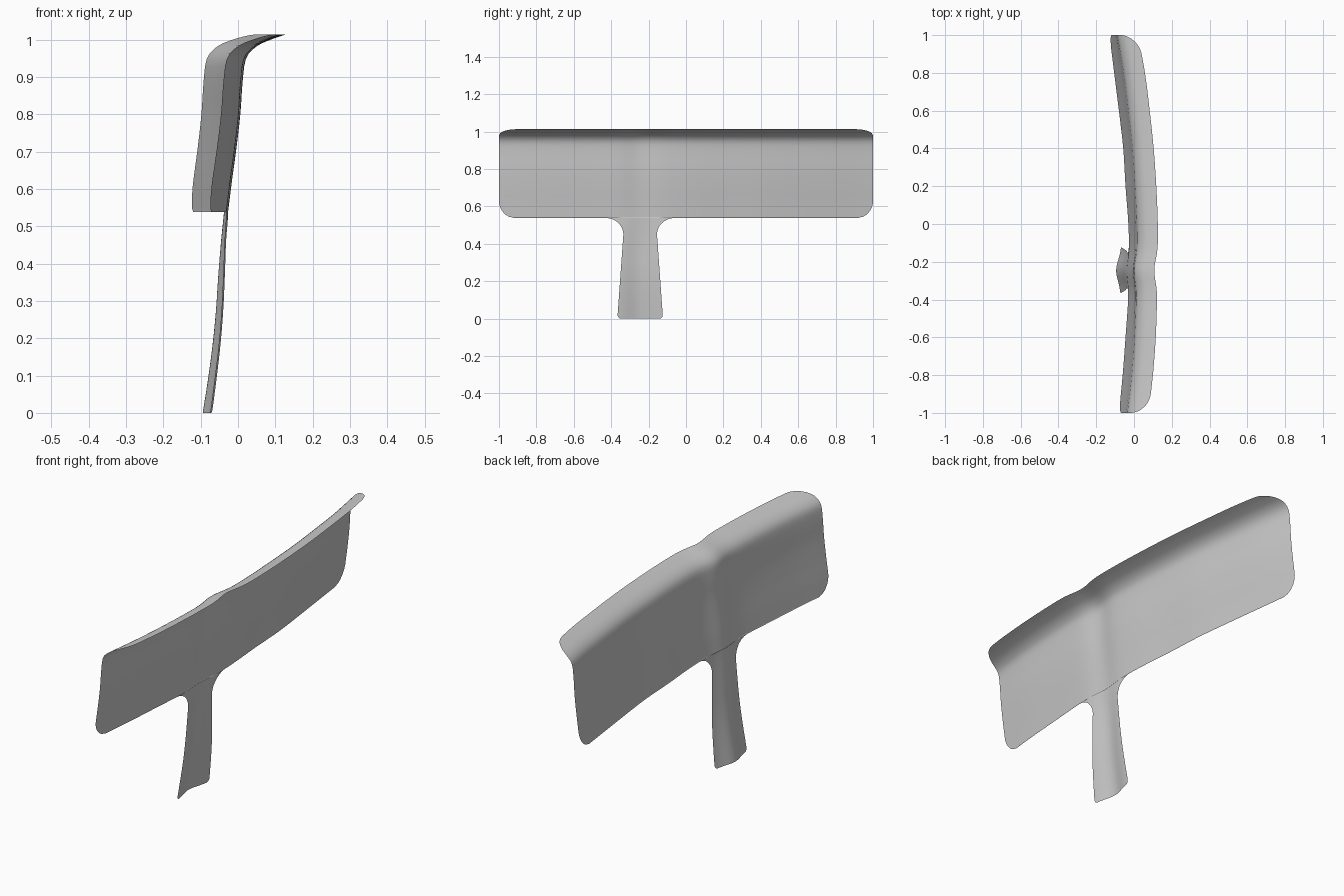
import bpy
import bmesh
import math

cube = bpy.data.objects.get("Cube")
if cube:
    bpy.data.objects.remove(cube, do_unlink=True)

STEM_Y = -0.245          # centre line of the stem
BOTTOM_Z = 0.538         # lower edge of the panel
NECK_Z, NECK, FLARE = 0.45, 0.09, 0.095

# Lip-to-bottom section of the panel, evenly spaced by parameter
SECTION_X = [-.025, -.015, -.003, .007, .013, .022, .05, .088, .126]
SECTION_Z = [.538, .62, .71, .8, .89, .95, .982, 1.0, 1.013]
# Bow of the panel from y = -1 to y = 1
BOW_BOTTOM = [-.055, -.035, -.02, -.006, 0, -.005, -.02, -.032, -.055, -.08, -.105]
BOW_TOP = [-.05, -.026, -.011, -.004, 0, 0, -.008, -.022, -.043, -.068, -.105]
# Stem sweep and groove depth from the floor up to the panel
STEM_X = [-.066, -.054, -.043, -.035, -.030, -.027, -.025]
GROOVE = [.028, .026, .025, .024, .023, .019, .012]


def spline(values, t):
    """Smooth curve through evenly spaced values, t from 0 to 1."""
    n = len(values) - 1
    f = min(max(t, 0), 1) * n
    i = min(int(f), n - 1)
    f -= i
    p, q = values[i], values[i + 1]
    a = values[i - 1] if i else 2 * p - q
    b = values[i + 2] if i + 2 <= n else 2 * q - p
    m, k = (q - a) / 2, (b - p) / 2
    d = q - p
    return p + f * (m + f * (3 * d - 2 * m - k + f * (m + k - 2 * d)))


def spread(a, b, n):
    return [a + (b - a) * i / n for i in range(n + 1)]


def round_inset(distance, radius):
    """Sideways inset of a rounded corner at a distance from the edge."""
    if distance >= radius:
        return 0
    return radius - math.sqrt(radius ** 2 - (radius - distance) ** 2)


def groove(y, depth):
    return depth * math.exp(-((y - STEM_Y) / 0.08) ** 2)


bm = bmesh.new()


def skin(lower, upper):
    for a, b, c, d in zip(lower, lower[1:], upper[1:], upper):
        bm.faces.new((a, b, c, d))


# Arc lengths along the section
samples = spread(0, 1, 300)
path = [(spline(SECTION_X, t), spline(SECTION_Z, t)) for t in samples]
lengths = [0]
for p, q in zip(path, path[1:]):
    lengths.append(lengths[-1] + math.dist(p, q))
total = lengths[-1]

# Panel columns, with a block in the middle shared by the stem
half_top = NECK + FLARE
left, right = STEM_Y - half_top, STEM_Y + half_top
columns = spread(-1, left, 26)[:-1] + spread(left, right, 20) + spread(right, 1, 44)[1:]

# Panel with a curled lip and rounded corners
rows = []
for k in range(41):
    s = total * (1 - math.cos(math.pi * k / 40)) / 2
    x0, z0 = path[min(range(301), key=lambda i: abs(lengths[i] - s))]
    limit = 1 - round_inset(s, 0.09) - round_inset(total - s, 0.1)
    height = s / total
    row = []
    for u in columns:
        y = u
        if abs(u) > 0.8:
            y = math.copysign(0.8 + (abs(u) - 0.8) * (limit - 0.8) / 0.2, u)
        t = (y + 1) / 2
        bow = spline(BOW_BOTTOM, t) * (1 - height) + spline(BOW_TOP, t) * height
        x = x0 + bow - groove(y, 0.012 + 0.006 * height)
        row.append(bm.verts.new((x, y, z0)))
    rows.append(row)
for lower, upper in zip(rows, rows[1:]):
    skin(lower, upper)

# Stem rows: filleted neck first, then the tapering blade with rounded foot
fillet = BOTTOM_Z - NECK_Z
levels = []
for k in range(11, 0, -1):
    angle = math.pi / 2 * k / 12
    levels.append((NECK_Z + fillet * math.sin(angle), NECK + FLARE * (1 - math.cos(angle))))
for z in spread(NECK_Z, 0.03, 14) + [0.02, 0.012, 0.006, 0.002, 0]:
    taper = 0.122 + (NECK - 0.122) * z / NECK_Z
    levels.append((z, taper - round_inset(z, 0.02)))

upper = rows[0][26:47]
for z, half in levels:
    t = z / BOTTOM_Z
    lower = []
    for side in spread(-1, 1, 20):
        y = STEM_Y + side * half
        x = spline(STEM_X, t) + spline(BOW_BOTTOM, (y + 1) / 2) - groove(y, spline(GROOVE, t))
        lower.append(bm.verts.new((x, y, z)))
    skin(lower, upper)
    upper = lower

mesh = bpy.data.meshes.new("panel_with_stem")
bm.to_mesh(mesh)
bm.free()
mesh.polygons.foreach_set("use_smooth", [True] * len(mesh.polygons))

# Plain grey finish
grey = bpy.data.materials.new("light_grey")
grey.use_nodes = True
colour = (0.6, 0.6, 0.6, 1)
grey.diffuse_color = colour
grey.node_tree.nodes["Principled BSDF"].inputs["Base Color"].default_value = colour
mesh.materials.append(grey)

panel = bpy.data.objects.new("panel_with_stem", mesh)
bpy.context.collection.objects.link(panel)
